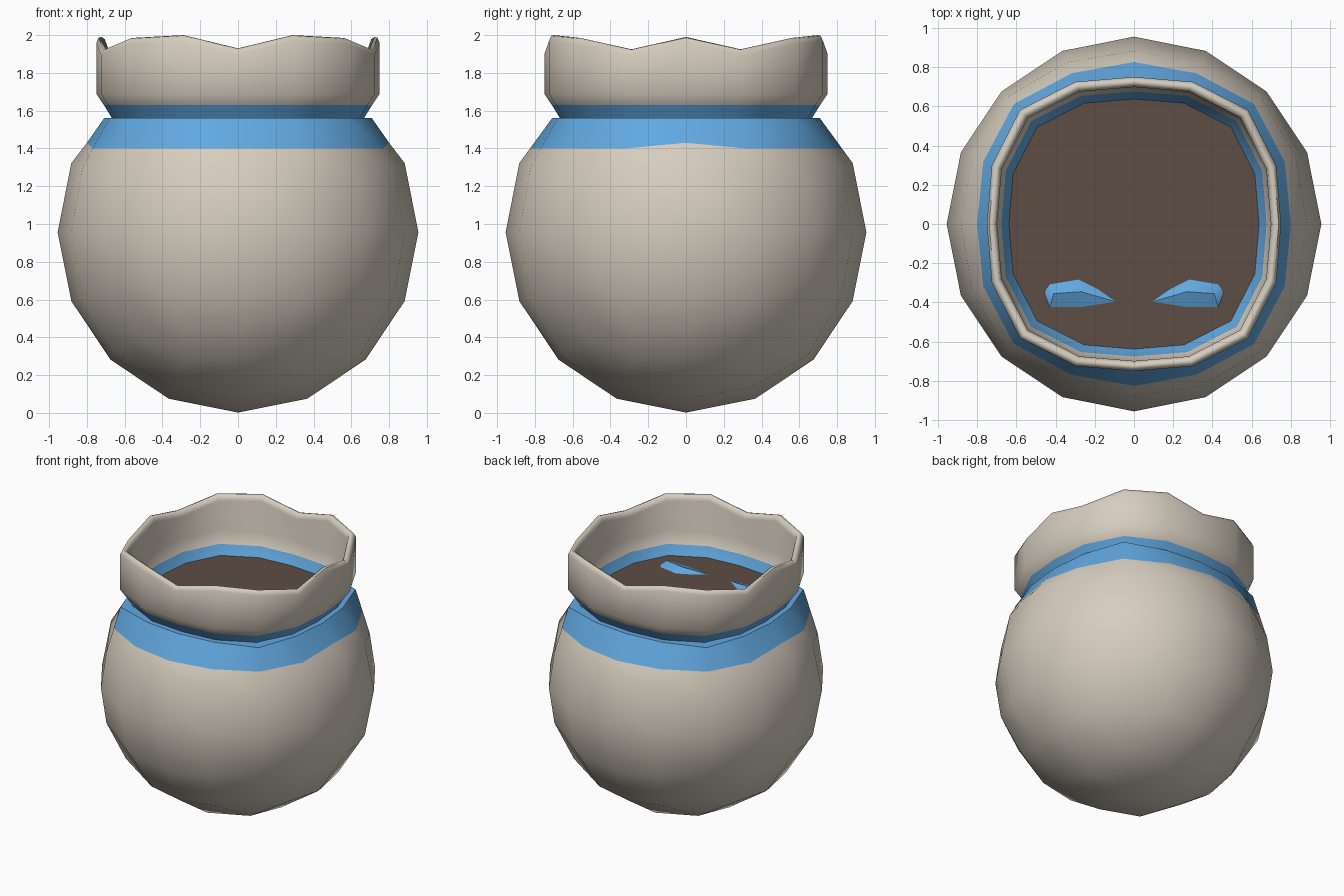
import bpy, bmesh, math
from mathutils import Vector

if "Cube" in bpy.data.objects:
    bpy.data.objects.remove(bpy.data.objects["Cube"])


def material(name, rgb):
    m = bpy.data.materials.new(name)
    m.diffuse_color = (*rgb, 1)
    m.use_nodes = True
    m.node_tree.nodes["Principled BSDF"].inputs["Base Color"].default_value = m.diffuse_color
    return m


CLAY = material("beige clay", (0.67, 0.61, 0.52))
BLUE = material("sky blue", (0.12, 0.39, 0.74))
SOIL = material("dark soil", (0.107, 0.074, 0.056))


def finish(name, bm, mats, angle=50):
    bmesh.ops.recalc_face_normals(bm, faces=bm.faces[:])
    me = bpy.data.meshes.new(name)
    bm.to_mesh(me)
    bm.free()
    for m in mats:
        me.materials.append(m)
    ob = bpy.data.objects.new(name, me)
    bpy.context.collection.objects.link(ob)
    bpy.ops.object.select_all(action='DESELECT')
    ob.select_set(True)
    bpy.context.view_layer.objects.active = ob
    bpy.ops.object.shade_smooth_by_angle(angle=math.radians(angle))
    return ob


def ring_point(k, r):
    """Point k of a 16-sided rounded-square ring of radius r."""
    a = k * math.pi / 8
    f = (1, 1.046, 1.096, 1.046)[k % 4]
    return r * f * math.cos(a), r * f * math.sin(a)


# Pot body: cube sphere with its top panel removed and a level mouth
R, CZ, MOUTH = 0.955, 0.957, 1.56
bm = bmesh.new()
bmesh.ops.create_cube(bm, size=2)
bmesh.ops.subdivide_edges(bm, edges=bm.edges[:], cuts=3, use_grid_fill=True)
top = [f for f in bm.faces if f.calc_center_median().z > 0.99]
bmesh.ops.delete(bm, geom=top, context='FACES')
for v in bm.verts:
    on_mouth = v.co.z > 0.99
    p = Vector([math.tan(c * math.pi / 4) for c in v.co]).normalized() * R
    v.co = p + Vector((0, 0, CZ))
    if on_mouth:
        v.co = Vector((p.x * 1.05, p.y * 1.05, MOUTH))

# Ledge running inward under the collar
rim = [e for e in bm.edges if e.is_boundary]
new = bmesh.ops.extrude_edge_only(bm, edges=rim)["geom"]
for v in new:
    if isinstance(v, bmesh.types.BMVert):
        v.co.x *= 0.9
        v.co.y *= 0.9

# Painted shoulder band, a little narrower at the two sides
cut = bmesh.ops.bisect_plane(bm, geom=bm.verts[:] + bm.edges[:] + bm.faces[:],
                             plane_co=(0, 0, 1.40), plane_no=(0, 0, 1))
for v in cut["geom_cut"]:
    if isinstance(v, bmesh.types.BMVert) and abs(v.co.y) < 0.01:
        v.co += Vector((-math.copysign(0.026, v.co.x), 0, 0.03))
for f in bm.faces:
    f.material_index = int(f.calc_center_median().z > 1.405)
finish("pot_body", bm, [CLAY, BLUE])

# Flared collar with a wavy rounded rim: (radius, height, measured from rim)
WAVE = (1.99, 1.925, 1.985, 2.0, 1.93)
PROFILE = [(0.662, 1.552, 0), (0.71, 1.63, 0), (0.75, 1.69, 0),
           (0.75, -0.03, 1), (0.738, -0.004, 1), (0.722, 0, 1), (0.705, -0.012, 1),
           (0.698, -0.04, 1), (0.70, 1.72, 0), (0.676, 1.63, 0), (0.632, 1.552, 0)]
bm = bmesh.new()
loops = []
for k in range(16):
    q = k % 8
    h = WAVE[q if q <= 4 else 8 - q]
    loops.append([bm.verts.new((*ring_point(k, r), z + h * rel)) for r, z, rel in PROFILE])
n = len(PROFILE)
for k in range(16):
    a, b = loops[k], loops[(k + 1) % 16]
    for i in range(n):
        j = (i + 1) % n
        f = bm.faces.new((a[i], b[i], b[j], a[j]))
        f.material_index = int(i in (0, n - 2, n - 1))
finish("collar", bm, [CLAY, BLUE])

# Soil surface filling the mouth
bm = bmesh.new()
bm.faces.new([bm.verts.new((*ring_point(k, 0.645), 1.562)) for k in range(16)])
finish("soil", bm, [SOIL])

# Pair of low pointed leaf shapes resting on the soil
LEAF = [(0.08, -0.40), (0.18, -0.33), (0.28, -0.28), (0.43, -0.305),
        (0.46, -0.35), (0.43, -0.43), (0.28, -0.43)]
for side, name in ((1, "right_leaf"), (-1, "left_leaf")):
    bm = bmesh.new()
    base = [bm.verts.new((side * x, y, 1.56)) for x, y in LEAF]
    ridge = [bm.verts.new((side * x, y, z)) for x, y, z in
             ((0.27, -0.345, 1.59), (0.41, -0.355, 1.60))]
    b, (r0, r1) = base, ridge
    for f in ((b[0], b[1], r0), (b[1], b[2], r0), (b[2], b[3], r1, r0), (b[3], b[4], r1),
              (b[4], b[5], r1), (b[5], b[6], r0, r1), (b[6], b[0], r0), tuple(base)):
        bm.faces.new(f)
    finish(name, bm, [BLUE], 40)
